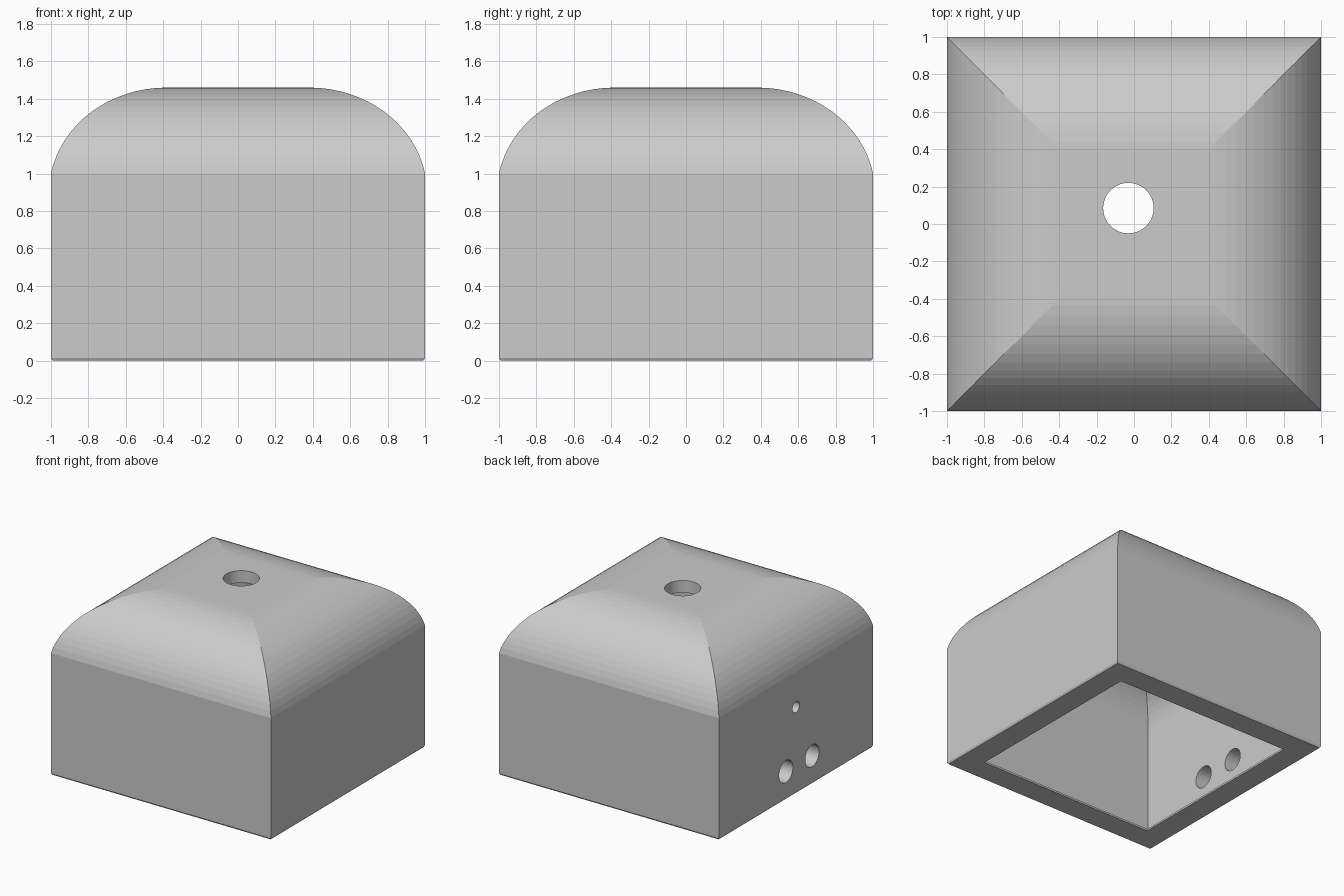
import bpy, bmesh, math

if "Cube" in bpy.data.objects:
    bpy.data.objects.remove(bpy.data.objects["Cube"])

STEPS = 16


def arc(cx, cz, rx, rz, start):
    """Shoulder curve from the wall (start angle) up to the flat roof."""
    return [(cx + rx * math.cos(a), cz + rz * math.sin(a))
            for a in (start + (math.pi / 2 - start) * i / STEPS for i in range(STEPS + 1))]


# Half-width / height profile: up the inside reversed, round the foot, up the outside
inner = [(0.80, 0.0), (0.805, 0.02), (0.86, 0.045)] + arc(0.38, 0.90, 0.48, 0.46, 0.0)
outer = [(0.992, 0.0), (1.0, 0.015)] + arc(0.38, 0.90, 0.63, 0.56, 0.18)
outer = [(min(w, 1.0), z) for w, z in outer]
profile = inner[::-1] + outer

# Hollow square housing swept from the profile
bm = bmesh.new()
rings = [[bm.verts.new((sx * w, sy * w, z))
          for sx, sy in ((-1, -1), (1, -1), (1, 1), (-1, 1))] for w, z in profile]
for a, b in zip(rings, rings[1:]):
    for i in range(4):
        j = (i + 1) % 4
        bm.faces.new((a[i], a[j], b[j], b[i]))
bm.faces.new(rings[-1])
bm.faces.new(rings[0][::-1])
bmesh.ops.recalc_face_normals(bm, faces=bm.faces)
mesh = bpy.data.meshes.new("housing")
bm.to_mesh(mesh)
bm.free()
housing = bpy.data.objects.new("housing", mesh)
bpy.context.collection.objects.link(housing)

mat = bpy.data.materials.new("light grey")
mat.diffuse_color = (0.6, 0.6, 0.6, 1)
mat.use_nodes = True
mat.node_tree.nodes["Principled BSDF"].inputs["Base Color"].default_value = mat.diffuse_color
mesh.materials.append(mat)


def drill(name, radius, loc, rot):
    """Cut a round hole through the housing."""
    bpy.ops.mesh.primitive_cylinder_add(vertices=40, radius=radius, depth=0.6,
                                        location=loc, rotation=rot)
    cutter = bpy.context.object
    cutter.name = name
    cutter.hide_render = True
    cutter.data.materials.append(mat)
    mod = housing.modifiers.new(name, 'BOOLEAN')
    mod.operation = 'DIFFERENCE'
    mod.solver = 'EXACT'
    mod.object = cutter
    bpy.ops.object.select_all(action='DESELECT')
    housing.select_set(True)
    bpy.context.view_layer.objects.active = housing
    bpy.ops.object.modifier_apply(modifier=name)
    bpy.data.objects.remove(cutter)


# Roof hole, two cable holes and a small hole in the left wall
side = (0, math.pi / 2, 0)
drill("roof_hole_cutter", 0.135, (-0.03, 0.085, 1.4), (0, 0, 0))
drill("cable_hole_cutter_a", 0.09, (-1, 0.13, 0.23), side)
drill("cable_hole_cutter_b", 0.09, (-1, -0.21, 0.23), side)
drill("small_hole_cutter", 0.045, (-1, 0.0, 0.71), side)
